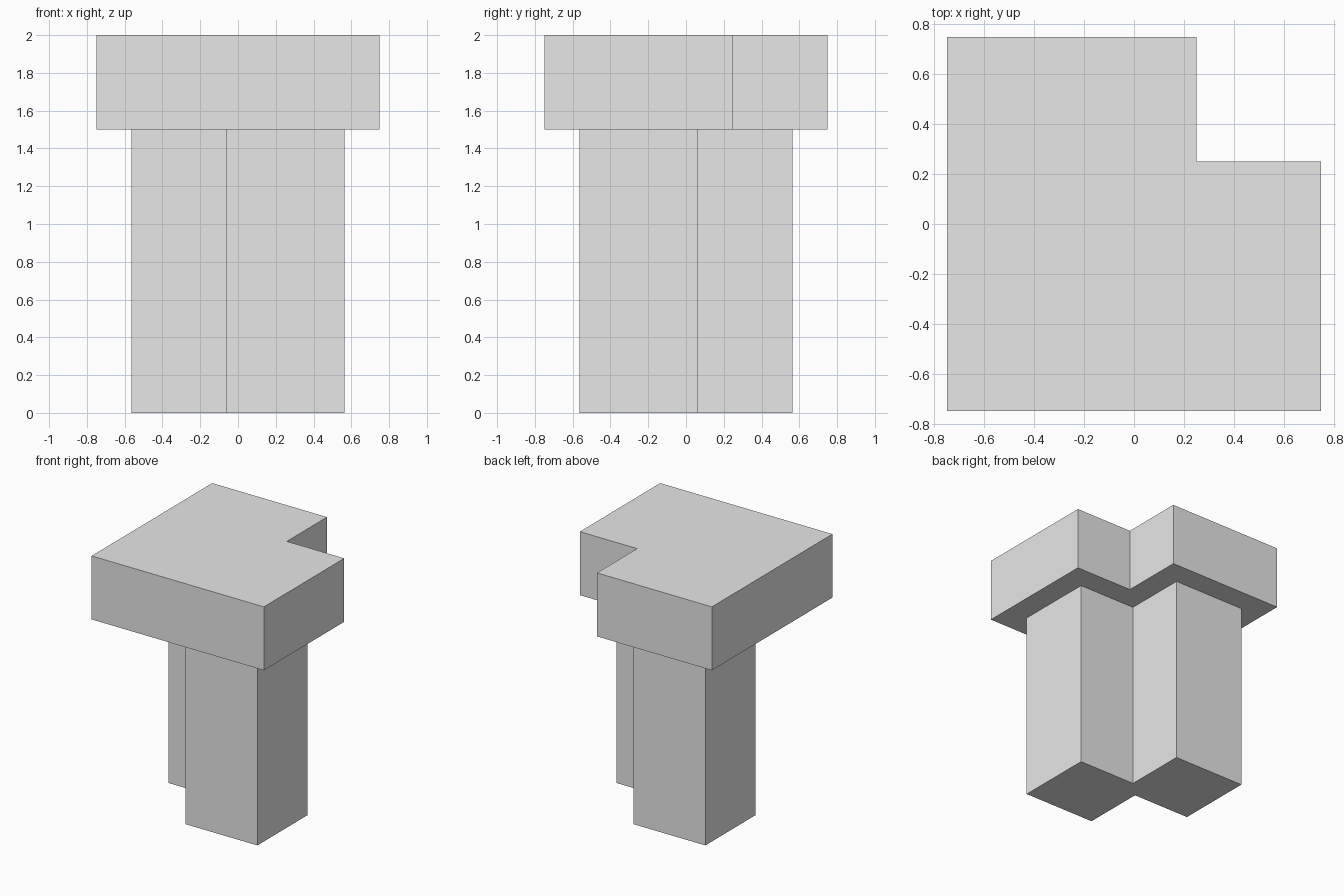
import bpy
import bmesh

cube = bpy.data.objects.get("Cube")
if cube:
    bpy.data.objects.remove(cube, do_unlink=True)

# One light grey material
grey = bpy.data.materials.new("light grey")
grey.use_nodes = True
colour = (0.8, 0.8, 0.8, 1.0)
grey.diffuse_color = colour
grey.node_tree.nodes["Principled BSDF"].inputs["Base Color"].default_value = colour


def extruded(name, outline, bottom, top):
    """Raise a flat outline into a solid between two heights."""
    bm = bmesh.new()
    base = bm.faces.new([bm.verts.new((x, y, bottom)) for x, y in outline])
    result = bmesh.ops.extrude_face_region(bm, geom=[base], use_keep_orig=True)
    raised = [v for v in result["geom"] if isinstance(v, bmesh.types.BMVert)]
    bmesh.ops.translate(bm, verts=raised, vec=(0, 0, top - bottom))
    bmesh.ops.recalc_face_normals(bm, faces=bm.faces)
    mesh = bpy.data.meshes.new(name)
    bm.to_mesh(mesh)
    bm.free()
    mesh.materials.append(grey)
    obj = bpy.data.objects.new(name, mesh)
    bpy.context.collection.objects.link(obj)
    return obj


# Column: two square shafts that overlap at the centre along a diagonal
OUT, IN = 0.5625, 0.0625
half = [(-IN, -OUT), (OUT, -OUT), (OUT, IN), (IN, IN)]
extruded("column", half + [(-x, -y) for x, y in half], 0.0, 1.5)

# Cap: square slab with its back left corner cut away
W, N = 0.75, 0.25
extruded("cap", [(-W, -W), (W, -W), (W, N), (N, N), (N, W), (-W, W)], 1.5, 2.0)
